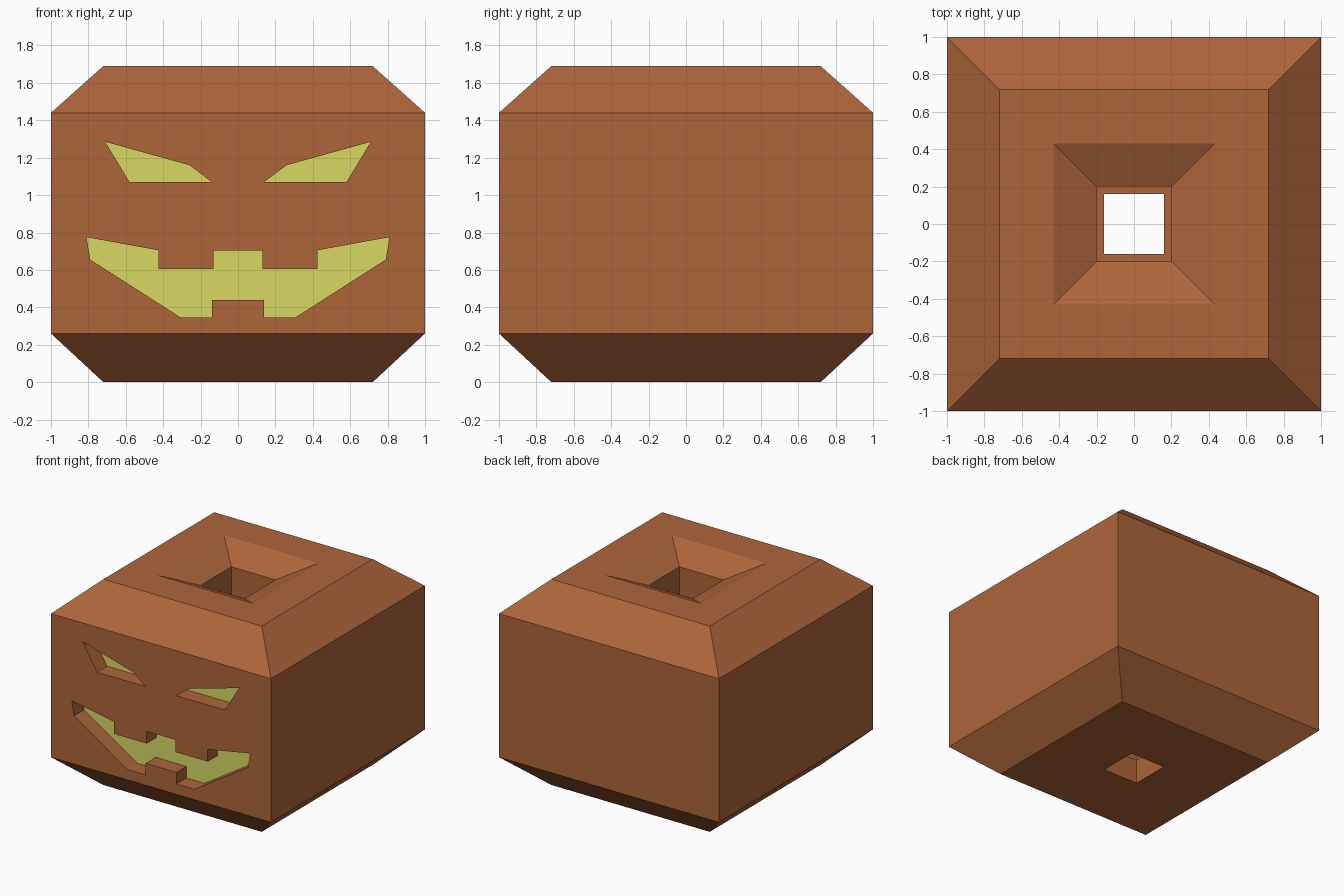
import bpy, bmesh

if "Cube" in bpy.data.objects:
    bpy.data.objects.remove(bpy.data.objects["Cube"])


def material(name, rgb):
    m = bpy.data.materials.new(name)
    m.diffuse_color = (*rgb, 1)
    m.use_nodes = True
    m.node_tree.nodes["Principled BSDF"].inputs["Base Color"].default_value = m.diffuse_color
    return m


rind = material("rind_brown", (0.42, 0.132, 0.042))
glow = material("glow_yellow", (0.69, 0.69, 0.125))


def finish(bm, name, mat):
    bmesh.ops.recalc_face_normals(bm, faces=bm.faces)
    me = bpy.data.meshes.new(name)
    bm.to_mesh(me)
    bm.free()
    me.materials.append(mat)
    ob = bpy.data.objects.new(name, me)
    bpy.context.collection.objects.link(ob)
    return ob


def square_lathe(name, profile, mat):
    """Closed profile of (half width, z) swept around a square."""
    bm = bmesh.new()
    rings = [[bm.verts.new((sx * h, sy * h, z))
              for sx, sy in ((-1, -1), (1, -1), (1, 1), (-1, 1))] for h, z in profile]
    for i, a in enumerate(rings):
        b = rings[(i + 1) % len(rings)]
        for k in range(4):
            n = (k + 1) % 4
            bm.faces.new((a[k], a[n], b[n], b[k]))
    return finish(bm, name, mat)


def prism(name, outline, y0, y1, mat):
    """Outline in x, z extruded from y0 to y1."""
    bm = bmesh.new()
    face = bm.faces.new([bm.verts.new((x, y0, z)) for x, z in outline])
    ext = bmesh.ops.extrude_face_region(bm, geom=[face])
    for v in ext["geom"]:
        if isinstance(v, bmesh.types.BMVert):
            v.co.y = y1
    return finish(bm, name, mat)


def mirror(points):
    return [(-x, z) for x, z in reversed(points)]


# Body: chamfered block with a sunken top and a shaft down through the base
body = square_lathe("pumpkin_body", [
    (0.16, 0), (0.72, 0), (1, 0.26), (1, 1.44), (0.72, 1.69),
    (0.43, 1.69), (0.2, 1.58), (0.2, 0.2), (0.16, 0.2)], rind)

# Face outlines: two slanted eyes and a toothed grin
eye = [(0.14, 1.07), (0.26, 1.16), (0.71, 1.285), (0.58, 1.07)]
half_mouth = [(0.13, 0.705), (0.13, 0.605), (0.425, 0.605), (0.425, 0.705),
              (0.81, 0.775), (0.79, 0.655), (0.305, 0.345), (0.14, 0.345), (0.14, 0.44)]
features = {"right_eye": eye, "left_eye": mirror(eye),
            "mouth": half_mouth + mirror(half_mouth)}

# Carve each feature into the front wall and lay a glowing plate at its back
cutters = []
for name, outline in features.items():
    cutter = prism(name + "_cutter", outline, -1.1, -0.865, rind)
    cutter.hide_render = True
    cutters.append(cutter)
    mod = body.modifiers.new("carve_" + name, "BOOLEAN")
    mod.operation = "DIFFERENCE"
    mod.solver = "EXACT"
    mod.object = cutter
    prism(name + "_glow", outline, -0.87, -0.862, glow)

# Bake the carving and remove the cutters
bpy.context.view_layer.update()
deps = bpy.context.evaluated_depsgraph_get()
carved = bpy.data.meshes.new_from_object(body.evaluated_get(deps))
body.modifiers.clear()
body.data = carved
for c in cutters:
    bpy.data.objects.remove(c)
